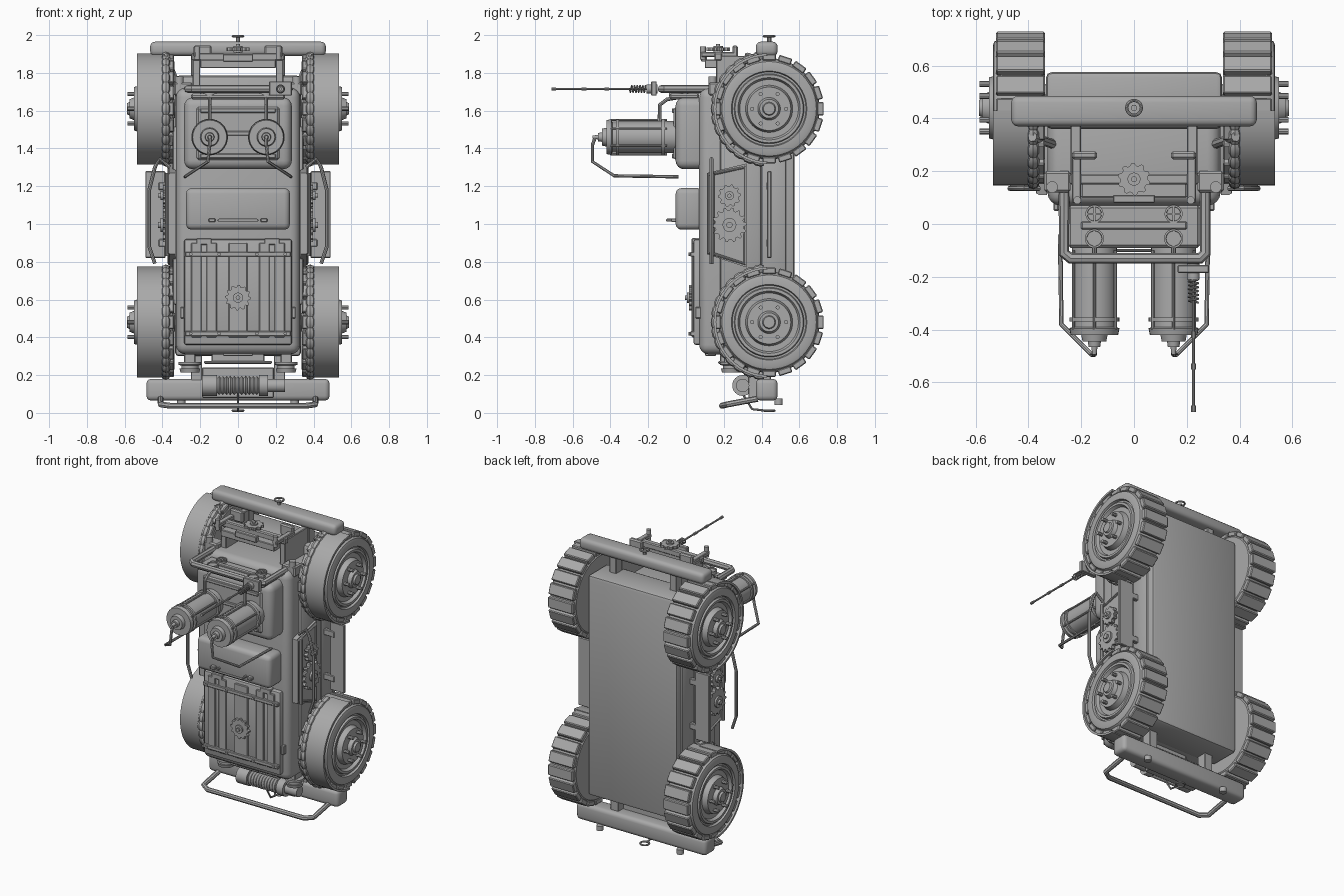
import bpy, bmesh, math
from mathutils import Vector, Matrix

if "Cube" in bpy.data.objects:
    bpy.data.objects.remove(bpy.data.objects["Cube"])

grey = bpy.data.materials.new("plain_grey")
grey.diffuse_color = (0.4, 0.4, 0.4, 1)
grey.use_nodes = True
grey.node_tree.nodes["Principled BSDF"].inputs["Base Color"].default_value = grey.diffuse_color
AX = {'X': Matrix.Identity(3), 'Y': Matrix.Rotation(math.pi / 2, 3, 'Z'),
      'Z': Matrix.Rotation(-math.pi / 2, 3, 'Y')}


def finish(name, bm):
    bmesh.ops.recalc_face_normals(bm, faces=bm.faces[:])
    me = bpy.data.meshes.new(name)
    bm.to_mesh(me)
    bm.free()
    me.materials.append(grey)
    ob = bpy.data.objects.new(name, me)
    bpy.context.collection.objects.link(ob)
    return ob


def box(name, x, y, z, bevel=0.004, seg=1):
    bm = bmesh.new()
    bmesh.ops.create_cube(bm, size=1)
    for v in bm.verts:
        v.co = [(a + b) / 2 + (b - a) * c for (a, b), c in zip((x, y, z), v.co)]
    if bevel:
        bmesh.ops.bevel(bm, geom=bm.edges[:], offset=bevel, segments=seg, profile=0.5, affect='EDGES')
    return finish(name, bm)


def sbox(name, x, y, z, bevel=0.004, seg=1):
    for s in (-1, 1):
        box(name, sorted((s * x[0], s * x[1])), y, z, bevel, seg)


def lathe(name, prof, loc, axis='X', flip=1, seg=32):
    """Spin (offset along axis, radius) points around an axis."""
    bm = bmesh.new()
    rows = []
    for a, r in prof:
        rows.append([bm.verts.new(AX[axis] @ Vector((a * flip, r * math.cos(t), r * math.sin(t))) + Vector(loc))
                     for t in (2 * math.pi * i / seg for i in range(seg))])
    for p, q in zip(rows, rows[1:]):
        for i in range(seg):
            bm.faces.new((p[i], p[i - 1], q[i - 1], q[i]))
    bm.faces.new(rows[0])
    bm.faces.new(rows[-1])
    return finish(name, bm)


def cyl(name, loc, axis, r, a0, a1, seg=24):
    return lathe(name, [(a0, r), (a1, r)], loc, axis, 1, seg)


def tube(name, pts, r, radii=None, closed=False):
    cu = bpy.data.curves.new(name, 'CURVE')
    cu.dimensions = '3D'
    cu.bevel_depth = r
    cu.bevel_resolution = 2
    cu.use_fill_caps = True
    sp = cu.splines.new('POLY')
    sp.points.add(len(pts) - 1)
    sp.use_cyclic_u = closed
    for i, p in enumerate(pts):
        sp.points[i].co = (*p, 1)
        sp.points[i].radius = radii[i] if radii else 1
    tmp = bpy.data.objects.new(name + "_path", cu)
    me = bpy.data.meshes.new_from_object(tmp)
    bpy.data.objects.remove(tmp)
    me.materials.clear()
    me.materials.append(grey)
    ob = bpy.data.objects.new(name, me)
    bpy.context.collection.objects.link(ob)


def gear(name, loc, axis, r, thick, teeth):
    bm = bmesh.new()
    n = teeth * 4
    rings = []
    for a in (-thick / 2, thick / 2):
        rings.append([bm.verts.new(AX[axis] @ Vector((a, k * math.cos(t), k * math.sin(t))) + Vector(loc))
                      for k, t in ((r if i % 4 < 2 else r * 0.83, 2 * math.pi * i / n) for i in range(n))])
    for i in range(n):
        bm.faces.new((rings[0][i], rings[0][i - 1], rings[1][i - 1], rings[1][i]))
    for g in rings:
        bm.faces.new(g)
    finish(name, bm)
    cyl(name + "_hub", loc, axis, r * 0.4, -thick, thick, 16)
    cyl(name + "_pin", loc, axis, r * 0.18, -thick * 1.5, thick * 1.5, 12)


def arc(x, y, z, r, a0, a1, n):
    """Points on a circle in the y-z plane; angle 0 points to -y."""
    return [(x, y - r * math.cos(t), z + r * math.sin(t))
            for t in (math.radians(a0 + (a1 - a0) * i / n) for i in range(n + 1))]


# wheels, fenders and ribbed arches
WY = 0.44
TYRE = [(.337, .10), (.337, .25), (.35, .268), (.50, .268), (.53, .25), (.535, .235), (.535, .2), (.52, .195),
        (.52, .185), (.535, .18), (.535, .165), (.515, .155), (.515, .125), (.55, .115), (.55, .06),
        (.575, .05), (.575, .035), (.587, .03)]
for s in (-1, 1):
    for wz in (0.48, 1.61):
        lathe("wheel", TYRE, (0, WY, wz), 'X', s, 48)
        for i in range(20):
            b = box("tread_block", (s * .43 - .092, s * .43 + .092), (-.036, .036), (.255, .289), .005)
            b.data.transform(Matrix.Translation((0, WY, wz)) @ Matrix.Rotation(2 * math.pi * i / 20, 4, 'X'))
        for i in range(6):
            t = 2 * math.pi * i / 6
            cyl("wheel_bolt", (s * .565, WY + .09 * math.cos(t), wz + .09 * math.sin(t)), 'X', .011, -.02, .02, 8)
        bm = bmesh.new()
        strips = [[bm.verts.new(p) for p in arc(s * x, WY, wz, r, -88, 88, 28)]
                  for x, r in ((.40, .28), (.40, .294), (.535, .294), (.535, .28))]
        for k in range(4):
            p, q = strips[k], strips[k - 1]
            for i in range(28):
                bm.faces.new((p[i], p[i + 1], q[i + 1], q[i]))
        for e in (0, -1):
            bm.faces.new([g[e] for g in strips])
        finish("fender", bm)
        tube("ribbed_arch", arc(s * .382, WY, wz, .285, -85, 85, 60), .024,
             [.72 if i % 4 == 0 else 1 for i in range(61)])
for wz in (0.48, 1.61):
    cyl("axle", (0, WY, wz), 'X', .05, -.34, .34)

# chassis and body
box("floor_slab", (-.333, .333), (.36, .575), (.30, 1.785), .02, 2)
sbox("sill", (.30, .345), (.40, .53), (.62, 1.45), .012, 2)
box("body", (-.328, .328), (.07, .42), (.31, 1.72), .05, 4)
box("body_skirt", (-.347, .347), (.18, .40), (.57, 1.52), .02, 2)
box("windscreen_box", (-.275, .275), (-.055, .09), (.97, 1.19), .03, 3)
box("rear_box", (-.285, .285), (-.055, .12), (1.29, 1.67), .045, 4)
box("rear_box_panel", (-.22, .22), (-.065, -.04), (1.34, 1.62), .01)
for z in (1.36, 1.48, 1.6):
    box("rear_box_rib", (-.2, .2), (-.075, -.05), (z - .012, z + .012))
tube("screen_handle", [(-.1, -.05, 1.02), (-.1, -.1, 1.02), (.1, -.1, 1.02), (.1, -.05, 1.02)], .008)
sbox("handle_mount", (.12, .155), (-.08, -.05), (1.01, 1.03))

# hood with slats, straps and cog
box("hood", (-.285, .285), (.04, .1), (.36, .92), .012, 2)
for x in (-.22, -.14, 0, .14, .22):
    w = .05 if x == 0 else .028
    box("hood_slat", (x - w, x + w), (.03, .06), (.40, .9))
for z in (.42, .84):
    box("hood_strap", (-.28, .28), (.022, .05), (z - .013, z + .013))
    for x in (-.25, -.1, .1, .25):
        cyl("rivet", (x, .02, z), 'Y', .009, -.006, .01, 8)
gear("hood_cog", (0, .025, .61), 'Y', .068, .02, 12)
sbox("hood_hinge", (.14, .22), (.03, .08), (.89, .925))
sbox("hood_latch", (.285, .305), (.05, .08), (.5, .56))

# side panels with gears, steps and hoops
for s in (-1, 1):
    bm = bmesh.new()
    low, top = [[bm.verts.new((s * x, y, z)) for y, z in ((.11, .84), (.32, .77), (.32, 1.32), (.11, 1.27))]
                for x in (.33, .362)]
    for i in range(4):
        bm.faces.new((low[i], low[i - 1], top[i - 1], top[i]))
    bm.faces.new(low)
    bm.faces.new(top)
    finish("side_panel", bm)
    tube("panel_trim", [(s * .362, y, z) for y, z in ((.12, .85), (.31, .79), (.31, 1.3), (.12, 1.26))], .01, closed=True)
    gear("large_side_gear", (s * .385, .23, .995), 'X', .092, .025, 14)
    gear("small_side_gear", (s * .385, .23, 1.15), 'X', .06, .025, 10)
    cyl("side_rod", (s * .375, .14, 1.05), 'Z', .012, -.22, .22, 10)
    box("side_step", sorted((s * .385, s * .49)), (.43, .452), (.82, 1.28))
    for z in (.9, 1.2):
        box("step_bracket", sorted((s * .33, s * .42)), (.425, .45), (z - .02, z + .02))
    tube("side_hoop", [(s * x, .135, z) for x, z in
                       ((.36, 1.30), (.415, 1.345), (.44, 1.3), (.47, 1.18), (.47, .88), (.44, .79))], .01)

# twin tanks with pipes
for s in (-1, 1):
    c = (s * .15, 0, 1.46)
    lathe("tank", [(-.495, .008), (-.465, .012), (-.465, .022), (-.445, .025), (-.445, .045), (-.42, .05), (-.42, .09),
                   (-.395, .095), (-.39, .082), (-.37, .082), (-.37, .095), (-.355, .095), (-.355, .085),
                   (-.13, .085), (-.13, .097), (-.11, .097), (-.11, .085), (-.04, .085)], c, 'Y')
    for i in range(6):
        t = math.pi * (i + .5) / 3
        cyl("tank_rod", (c[0] + .091 * math.cos(t), 0, c[2] + .091 * math.sin(t)), 'Y', .006, -.4, -.1, 8)
    tube("tank_pipe", [(s * .15, -.48, 1.46), (s * .15, -.495, 1.42), (s * .16, -.495, 1.33),
                       (s * .275, -.38, 1.255), (s * .28, -.04, 1.25)], .009)
    tube("feed_pipe", [(s * .15, -.14, 1.54), (s * .15, -.14, 1.63), (s * .15, -.1, 1.66), (s * .15, .02, 1.68)], .01)

# roof hoop and antenna
tube("roof_hoop", [(-.265, .16, 1.715), (-.265, -.11, 1.715), (-.24, -.13, 1.715), (.25, -.13, 1.715),
                   (.27, -.11, 1.715), (.27, .16, 1.715)], .021)
sbox("hoop_mount", (.24, .34), (.12, .20), (1.68, 1.75), .008)
for s in (-1, 1):
    cyl("mount_cap", (s * .31, .14, 1.75), 'Z', .022, -.03, .03, 16)
box("antenna_base", (.165, .285), (-.185, -.155), (1.68, 1.755))
cyl("antenna_socket", (.225, 0, 1.715), 'Y', .024, -.21, -.15)
tube("antenna_spring", [(.225 + .018 * math.cos(i * .6), -.21 - i * .0014, 1.715 + .018 * math.sin(i * .6))
                        for i in range(64)], .004)
cyl("antenna", (.225, 0, 1.715), 'Y', .006, -.70, -.2, 10)
for y in (-.7, -.54, -.42):
    cyl("antenna_joint", (.225, y, 1.715), 'Y', .009, -.012, .012, 10)

# rear instrument panel and rack
box("instrument_panel", (-.25, .25), (-.09, .07), (1.66, 1.69), .01)
box("panel_strip", (-.2, .2), (-.02, .01), (1.68, 1.70))
for s in (-1, 1):
    lathe("gauge", [(0, .036), (.03, .036), (.03, .029), (.024, .028)], (s * .15, -.055, 1.68), 'Z')
    lathe("valve_ring", [(0, .034), (.02, .034), (.02, .027), (.01, .026)], (s * .15, .038, 1.685), 'Z')
    for w, h in ((.027, .004), (.004, .027)):
        box("valve_cross", (s * .15 - w, s * .15 + w), (.038 - h, .038 + h), (1.69, 1.704), 0)
    box("rack_post", sorted((s * .2, s * .235)), (.08, .265), (1.885, 1.91))
    box("rack_cap", sorted((s * .14, s * .235)), (.245, .275), (1.87, 1.945), .008)
    cyl("rack_bolt", (s * .215, .09, 1.91), 'Z', .015, -.04, .03, 12)
    box("rack_leg", sorted((s * .2, s * .24)), (.16, .4), (1.7, 1.89))
    tube("rear_strut", [(s * .3, .3, 1.68), (s * .385, .33, 1.9)], .018)
box("rack_beam", (-.245, .245), (.15, .19), (1.865, 1.905), .006)
box("rack_plate", (-.2, .2), (.1, .185), (1.825, 1.87))
box("rack_foot", (-.08, .08), (.08, .11), (1.86, 1.9))
gear("rack_cog", (0, .17, 1.925), 'Z', .062, .018, 10)

# bumpers, guard bar and towing rings
box("rear_bumper", (-.465, .465), (.37, .485), (1.89, 1.965), .025, 3)
box("front_bumper", (-.485, .485), (.37, .485), (.065, .18), .025, 3)
tube("guard_bar", [(-.41, .38, .075), (-.41, .3, .06), (-.41, .22, .045), (-.36, .19, .038), (.36, .19, .038),
                   (.41, .22, .045), (.41, .3, .06), (.41, .38, .075)], .016)
for z in (.012, 1.994):
    tube("tow_ring", [(.028 * math.cos(i * math.pi / 10), .44 + .028 * math.sin(i * math.pi / 10), z)
                      for i in range(20)], .006, closed=True)
cyl("rear_ring_stem", (0, .44, 0), 'Z', .012, 1.95, 1.99, 10)
tube("front_hook", [(0, .30, .10), (0, .35, .02), (0, .42, .012)], .006)
for s in (-1, 1):
    cyl("bumper_foot", (s * .3, .49, .055), 'Z', .022, -.012, .02, 12)
    box("bumper_arm", sorted((s * .19, s * .25)), (.38, .45), (.15, .35))
    box("rear_bumper_arm", sorted((s * .2, s * .25)), (.40, .46), (1.75, 1.92))

# winch, lamps and grille
lathe("winch_drum", [(-.19, .055), (-.11, .055)] + [(-.11 + .01 * i, .05 if i % 2 else .04) for i in range(23)]
      + [(.11, .055), (.16, .055), (.16, .035), (.25, .035)], (0, .30, .145), 'X')
box("winch_frame", (-.19, .19), (.33, .40), (.08, .24))
for s in (-1, 1):
    lathe("headlamp", [(.27, .06), (.255, .06), (.25, .045), (.235, .045), (.235, .055), (.215, .05)],
          (s * .255, .24, 0), 'Z')
    box("lamp_mount", (s * .255 - .03, s * .255 + .03), (.2, .28), (.26, .33))
box("grille", (-.18, .18), (.17, .34), (.26, .275), .005)
box("grille_neck", (-.14, .14), (.18, .33), (.27, .33))
box("hood_badge_plate", (-.08, .08), (.1, .16), (.3, .35), .01, 2)

# smooth round surfaces while keeping edges crisp
bpy.ops.object.select_all(action='SELECT')
bpy.context.view_layer.objects.active = bpy.data.objects["body"]
bpy.ops.object.shade_smooth_by_angle(angle=math.radians(35))
